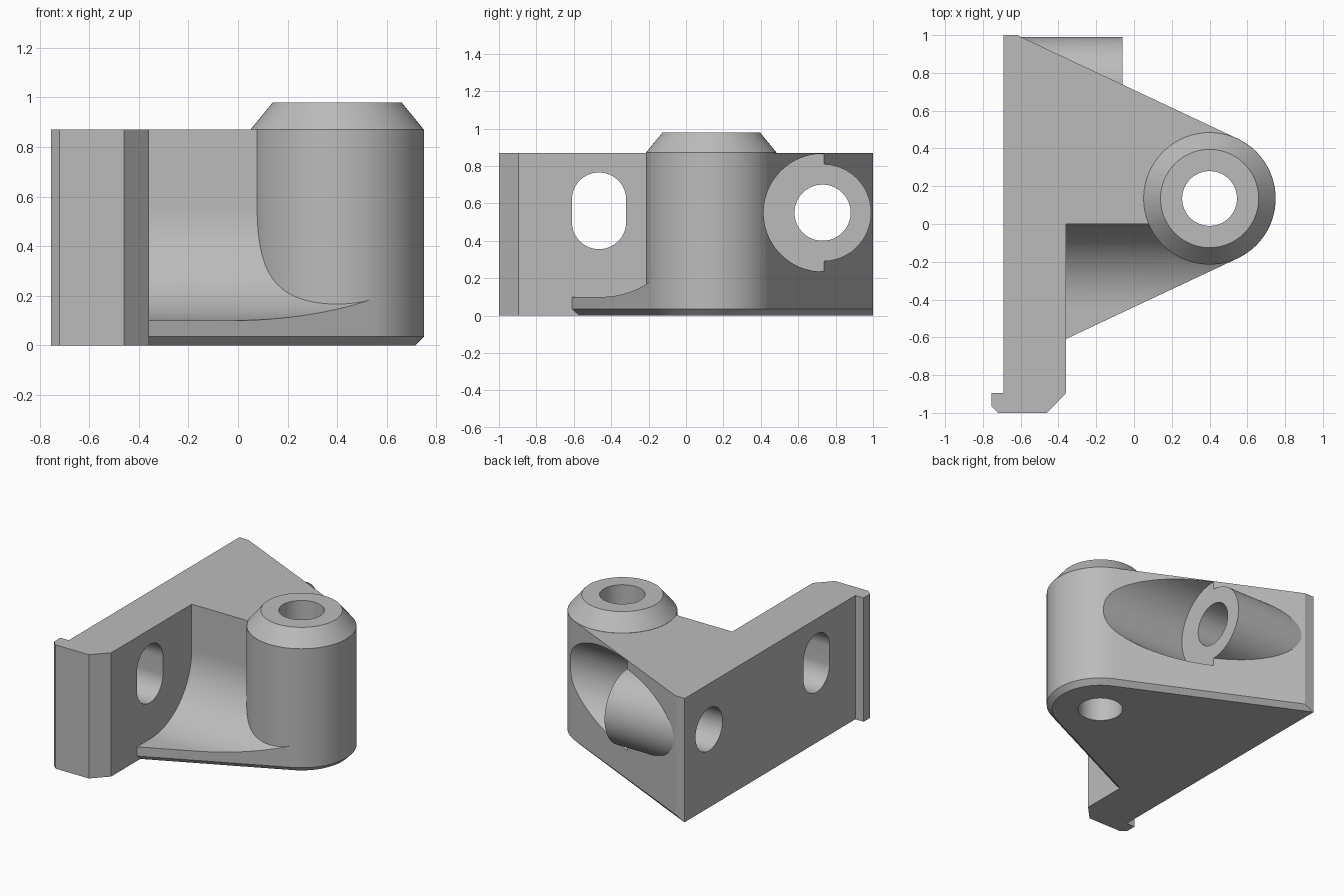
import bpy
import bmesh
from math import sin, cos, pi, radians, atan2

if "Cube" in bpy.data.objects:
    bpy.data.objects.remove(bpy.data.objects["Cube"], do_unlink=True)

grey = bpy.data.materials.new("light grey")
grey.use_nodes = True
colour = (0.5, 0.5, 0.5, 1)
grey.diffuse_color = colour
grey.node_tree.nodes["Principled BSDF"].inputs["Base Color"].default_value = colour

TOP = 0.87                      # height of the flat upper face
CX, CY, R = 0.40, 0.135, 0.35   # upright column
BY, BZ = 0.73, 0.55             # axis of the sideways boss
PLATE_X = -0.36                 # inner face of the mounting plate
NX, NY = 0.425, 0.905           # normal of the tapering sides


def loft(name, rings):
    """Closed solid through equally long rings of points."""
    bm = bmesh.new()
    loops = [[bm.verts.new(p) for p in ring] for ring in rings]
    for a, b in zip(loops, loops[1:]):
        for i in range(len(a)):
            j = (i + 1) % len(a)
            bm.faces.new((a[i], a[j], b[j], b[i]))
    bm.faces.new(loops[0][::-1])
    bm.faces.new(loops[-1])
    bmesh.ops.recalc_face_normals(bm, faces=bm.faces)
    mesh = bpy.data.meshes.new(name)
    bm.to_mesh(mesh)
    bm.free()
    mesh.materials.append(grey)
    ob = bpy.data.objects.new(name, mesh)
    bpy.context.collection.objects.link(ob)
    return ob


def arc(cx, cy, r, start, end, n):
    return [(cx + r * cos(start + (end - start) * i / n),
             cy + r * sin(start + (end - start) * i / n)) for i in range(n + 1)]


def circle(cx, cy, r, n=96):
    return arc(cx, cy, r, 0, 2 * pi, n)[:-1]


def upright(name, levels):
    """Turned solid on the column axis from (radius, height) pairs."""
    return loft(name, [[(x, y, z) for x, y in circle(CX, CY, r)] for r, z in levels])


def along_x(name, profile, x0, x1):
    return loft(name, [[(x, y, z) for y, z in profile] for x in (x0, x1)])


def combine(target, tool, operation):
    mod = target.modifiers.new(operation.lower(), 'BOOLEAN')
    mod.operation, mod.object, mod.solver = operation, tool, 'EXACT'
    bpy.context.view_layer.objects.active = target
    bpy.ops.object.modifier_apply(modifier=mod.name)
    bpy.data.objects.remove(tool, do_unlink=True)


def outline(r):
    """Plan of plate and tapering arm whose rounded end has radius r."""
    front_y = (NX * PLATE_X - (NX * CX - NY * CY + r)) / NY
    back_x = max((NX * CX + NY * CY + r - NY) / NX, -0.685)
    tangent = atan2(NY, NX)
    return [(-0.69, 1), (-0.69, -0.895), (-0.755, -0.895), (-0.755, -0.965),
            (-0.72, -1), (-0.46, -1), (PLATE_X, -0.895), (PLATE_X, front_y),
            *arc(CX, CY, r, -tangent, tangent, 36), (back_x, 1)]


# Plate and arm, with a chamfered lower edge on the arm
bracket = loft("bracket", [[(x, y, z) for x, y in outline(r)]
                           for r, z in ((R - 0.035, 0), (R, 0.035), (R, TOP))])

# Front pocket with a large cove, leaving the column standing
cove = arc(-0.45, 0.55, 0.45, 0, -pi / 2, 32)
pocket = along_x("pocket_cutter", cove + [(-0.9, 0.10), (-0.9, 1.2), (0, 1.2)],
                 PLATE_X, 0.545)
combine(pocket, upright("column_cutter", [(R, -0.2), (R, 1.5)]), 'DIFFERENCE')
combine(bracket, pocket, 'DIFFERENCE')

# Raised conical collar on the column
combine(bracket, upright("collar", [(R - 0.001, 0.6), (R - 0.001, TOP + 0.001),
                                    (0.26, 0.98)]), 'UNION')

# Clearance bore, then the sideways boss inside it
combine(bracket, along_x("clearance_cutter", circle(BY, BZ, 0.315), -0.06, 1.2),
        'DIFFERENCE')
combine(bracket, along_x("boss", circle(BY, BZ, 0.26), -0.65, -0.06), 'UNION')

# Through holes: column bore, boss bore and slotted plate hole
combine(bracket, upright("bore_cutter", [(0.145, -0.2), (0.145, 1.2)]), 'DIFFERENCE')
combine(bracket, along_x("boss_hole_cutter", circle(BY, BZ, 0.15), -1, 0.2),
        'DIFFERENCE')
slot = (arc(-0.465, 0.62, 0.145, 0, pi, 32)
        + arc(-0.465, 0.50, 0.145, pi, 2 * pi, 32))
combine(bracket, along_x("slot_cutter", slot, -1, -0.2), 'DIFFERENCE')

bpy.ops.object.select_all(action='DESELECT')
bracket.select_set(True)
bpy.context.view_layer.objects.active = bracket
bpy.ops.object.shade_smooth_by_angle(angle=radians(25))
